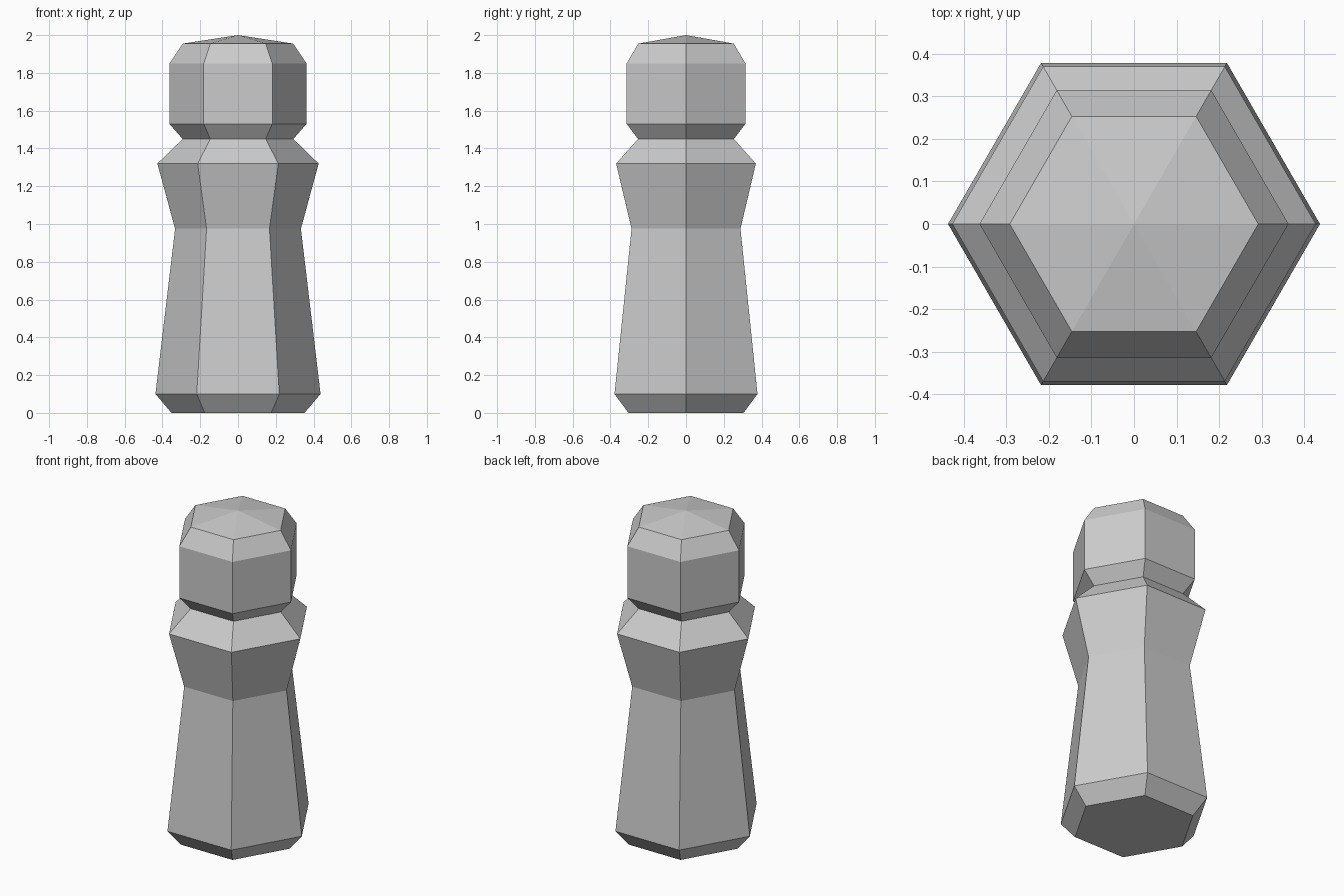
import bpy, bmesh
from math import cos, sin, pi

if "Cube" in bpy.data.objects:
    bpy.data.objects.remove(bpy.data.objects["Cube"])

SIDES = 6

# Profile of the figure from foot to crown: (corner radius, height)
PROFILE = [
    (0.352, 0.00), (0.437, 0.10),                  # chamfered base
    (0.333, 0.975), (0.427, 1.32),                 # waist and shoulders
    (0.293, 1.45),                                 # neck
    (0.363, 1.53), (0.363, 1.85), (0.292, 1.955),  # head
]
APEX = 2.0


def hex_turned(name, profile, apex):
    """Six-sided turned solid with a flat bottom and a shallow pointed top."""
    bm = bmesh.new()
    rings = [[bm.verts.new((r * cos(2 * pi * i / SIDES), r * sin(2 * pi * i / SIDES), z))
              for i in range(SIDES)] for r, z in profile]
    tip = bm.verts.new((0, 0, apex))
    bm.faces.new(rings[0][::-1])
    for i in range(SIDES):
        j = (i + 1) % SIDES
        for low, high in zip(rings, rings[1:]):
            bm.faces.new((low[i], low[j], high[j], high[i]))
        bm.faces.new((rings[-1][i], rings[-1][j], tip))
    bmesh.ops.recalc_face_normals(bm, faces=bm.faces)
    mesh = bpy.data.meshes.new(name)
    bm.to_mesh(mesh)
    bm.free()
    obj = bpy.data.objects.new(name, mesh)
    bpy.context.collection.objects.link(obj)
    return obj


# Peg figure: body, neck and head in one continuous piece
hex_turned("peg_figure", PROFILE, APEX)
